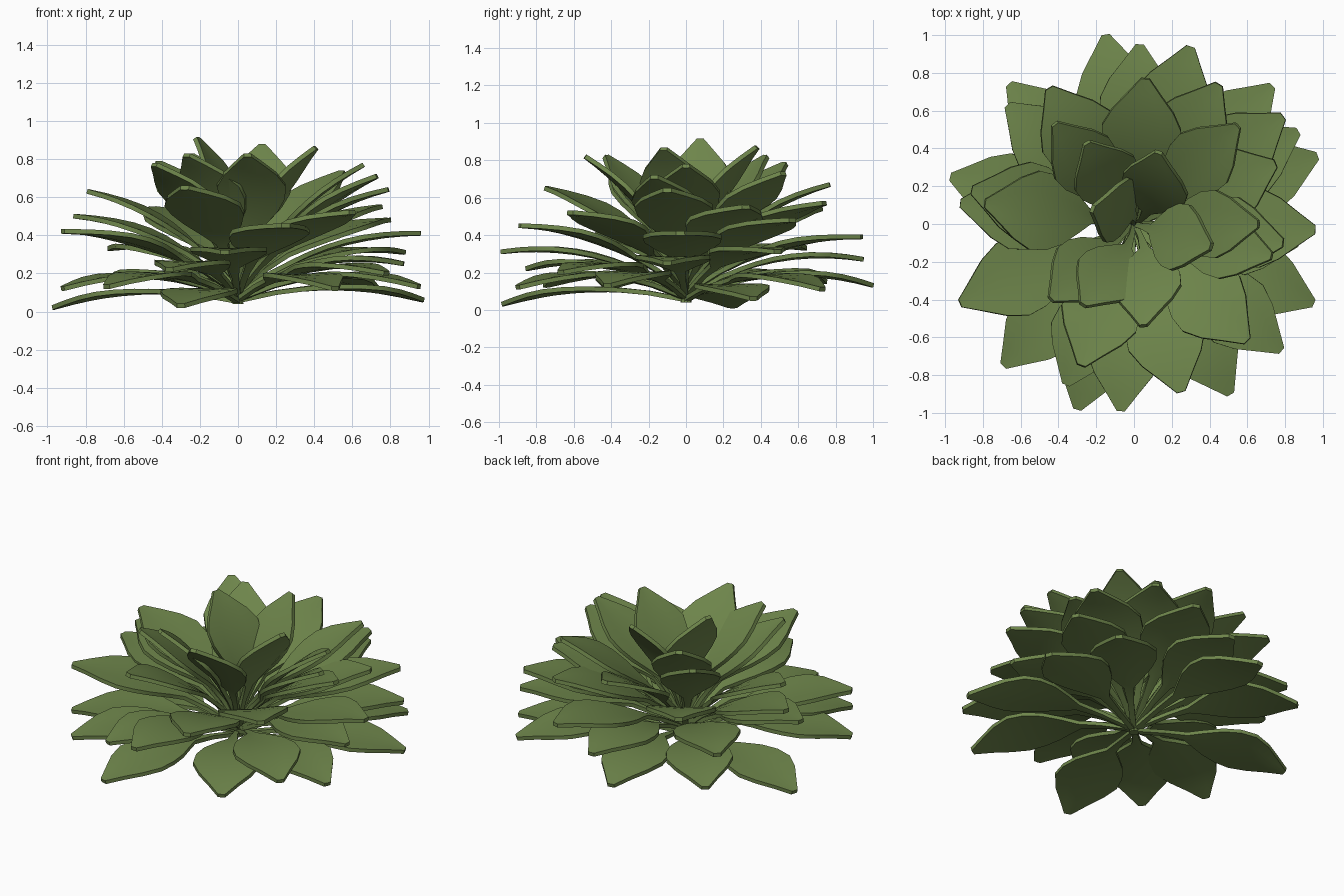
import bpy, bmesh, math
from mathutils import Vector

if "Cube" in bpy.data.objects:
    bpy.data.objects.remove(bpy.data.objects["Cube"])

green = bpy.data.materials.new("leaf_green")
green.diffuse_color = (0.155, 0.235, 0.07, 1)
green.use_nodes = True
green.node_tree.nodes["Principled BSDF"].inputs["Base Color"].default_value = green.diffuse_color

# leaf tips, grouped by tier (x, y, z, optional sideways curl)
INNER = [(-.22, .08, .91, -.05), (.41, -.12, .86), (.13, .38, .87, -.05),
         (-.27, -.43, .82, .04), (.05, -.54, .82, .05), (-.25, .43, .82),
         (-.44, -.4, .77), (-.42, .53, .78), (.66, .0, .77), (.55, .52, .73),
         (.73, -.17, .71)]
MIDDLE = [(.06, .77, .67), (-.28, -.75, .65), (-.79, .11, .63), (.79, -.1, .64),
          (.6, -.62, .52), (.45, .74, .57), (.75, .32, .55), (.79, .57, .48),
          (-.45, .72, .54), (-.86, .18, .5), (.25, -.89, .45), (-.92, -.42, .42),
          (-.92, .11, .42), (.96, -.03, .41), (.3, .94, .39)]
OUTER = [(-.67, .63, .33), (-.07, -.99, .31), (-.69, -.75, .13), (.78, -.67, .2),
         (.87, .49, .31), (.87, -.1, .25), (.03, .95, .27), (-.66, .74, .15),
         (-.92, -.42, .12), (.51, -.9, .12), (-.15, 1.0, .13), (.73, .73, .11),
         (-.36, -.85, .22), (.95, -.42, .13)]
LOWEST = [(-.97, .25, .02), (-.3, -.98, .03), (.97, .36, .06)]

# half width of the blade along its length: thin stalk, broad blade, pointed tip
PROFILE = [(0, .016), (.2, .018), (.34, .03), (.42, .085), (.52, .152), (.62, .192),
           (.72, .2), (.82, .155), (.91, .088), (1, .022)]


def leaf(name, tip, width, bow, curl=0):
    tip = Vector(tip)
    base = Vector((0, 0, .05 + .1 * tip.z))
    along = tip - base
    side = Vector((0, 0, 1)).cross(along).normalized()
    up = along.cross(side).normalized()
    bm = bmesh.new()
    rows = []
    for t, w in PROFILE:
        mid = base + along * t + up * bow * 4 * t * (1 - t) \
            + side * curl * math.sin(math.pi * t)
        rows.append([bm.verts.new(mid + side * s * w * width + up * .05 * w * abs(s))
                     for s in (-1, -.5, 0, .5, 1)])
    for a, b in zip(rows, rows[1:]):
        for i in range(4):
            bm.faces.new((a[i], b[i], b[i + 1], a[i + 1]))
    bmesh.ops.recalc_face_normals(bm, faces=bm.faces)
    me = bpy.data.meshes.new(name)
    bm.to_mesh(me)
    bm.free()
    me.materials.append(green)
    ob = bpy.data.objects.new(name, me)
    bpy.context.collection.objects.link(ob)
    # leaf thickness
    mod = ob.modifiers.new("thickness", 'SOLIDIFY')
    mod.thickness = .024
    mod.offset = 0
    bpy.context.view_layer.objects.active = ob
    ob.select_set(True)
    bpy.ops.object.modifier_apply(modifier=mod.name)
    bpy.ops.object.shade_smooth_by_angle(angle=math.radians(35))
    ob.select_set(False)


for tier, tips, width, bow in (("inner_leaf", INNER, .9, .06),
                               ("middle_leaf", MIDDLE, 1.05, .08),
                               ("outer_leaf", OUTER, 1.0, .09),
                               ("lowest_leaf", LOWEST, 1.0, .065)):
    for n, tip in enumerate(tips):
        leaf(f"{tier}_{n + 1}", tip[:3], width, bow, *tip[3:])

# short central stem joining the leaf stalks
bpy.ops.mesh.primitive_cone_add(vertices=10, radius1=.03, radius2=.015, depth=.1,
                                location=(0, 0, .09))
stem = bpy.context.object
stem.name = "stem"
stem.data.materials.append(green)
